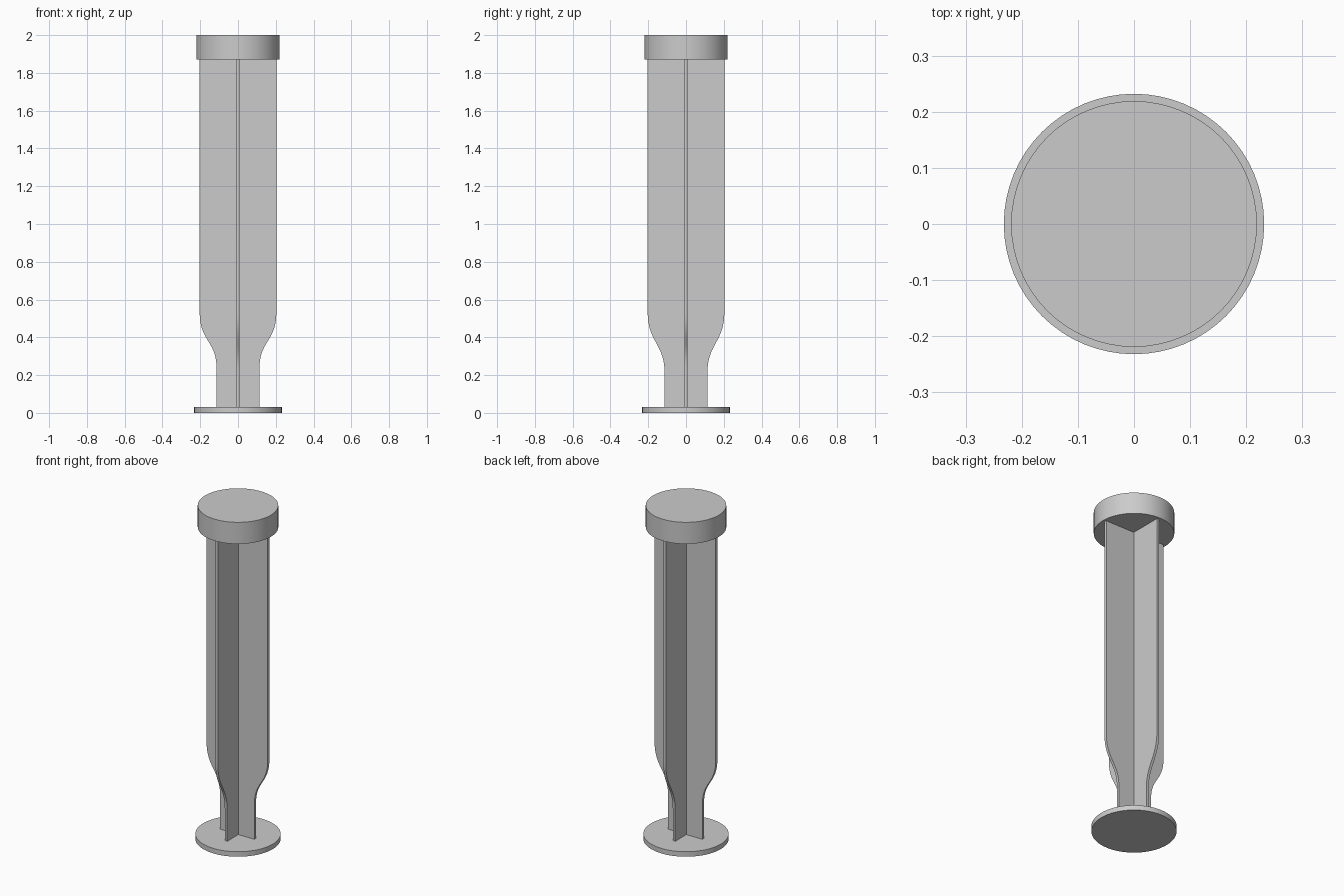
import bpy, bmesh, math
from mathutils import Matrix

cube = bpy.data.objects.get("Cube")
if cube:
    bpy.data.objects.remove(cube, do_unlink=True)

grey = bpy.data.materials.new("plain grey")
grey.use_nodes = True
colour = (0.6, 0.6, 0.6, 1)
grey.diffuse_color = colour
grey.node_tree.nodes["Principled BSDF"].inputs["Base Color"].default_value = colour

WIDE, NARROW, THICK = 0.203, 0.114, 0.016
BASE_TOP, CAP_BOTTOM, TOP = 0.03, 1.87, 2.0


def add_object(name, bm):
    bmesh.ops.recalc_face_normals(bm, faces=bm.faces)
    mesh = bpy.data.meshes.new(name)
    bm.to_mesh(mesh)
    bm.free()
    mesh.materials.append(grey)
    obj = bpy.data.objects.new(name, mesh)
    bpy.context.collection.objects.link(obj)
    bpy.ops.object.select_all(action='DESELECT')
    bpy.context.view_layer.objects.active = obj
    obj.select_set(True)
    bpy.ops.object.shade_smooth_by_angle(angle=math.radians(30))


def disc(name, radius, low, high):
    bm = bmesh.new()
    bmesh.ops.create_cone(bm, cap_ends=True, segments=64, radius1=radius, radius2=radius,
                          depth=high - low, matrix=Matrix.Translation((0, 0, (low + high) / 2)))
    add_object(name, bm)


def bezier(p0, p1, p2, p3, steps=16):
    for i in range(steps + 1):
        t = i / steps
        u = 1 - t
        yield tuple(u**3 * a + 3 * u * u * t * b + 3 * u * t * t * c + t**3 * d
                    for a, b, c, d in zip(p0, p1, p2, p3))


# Crossed plate with a waisted outline, mirrored about its middle
def fin(name, angle, neck, shoulder):
    half = [(NARROW, BASE_TOP)]
    half += bezier((NARROW, neck), (NARROW, neck + 0.14),
                   (WIDE, shoulder - 0.15), (WIDE, shoulder))
    half += [(WIDE, CAP_BOTTOM)]
    outline = half + [(-x, z) for x, z in reversed(half)]
    bm = bmesh.new()
    face = bm.faces.new([bm.verts.new((x, -THICK / 2, z)) for x, z in outline])
    made = bmesh.ops.extrude_face_region(bm, geom=[face])["geom"]
    bmesh.ops.translate(bm, vec=(0, THICK, 0),
                        verts=[v for v in made if isinstance(v, bmesh.types.BMVert)])
    bmesh.ops.rotate(bm, verts=bm.verts, matrix=Matrix.Rotation(angle, 3, 'Z'))
    add_object(name, bm)


disc("base_flange", 0.232, 0, BASE_TOP)
disc("top_cap", 0.219, CAP_BOTTOM, TOP)
fin("side_fin", 0, 0.24, 0.53)
fin("front_back_fin", math.pi / 2, 0.22, 0.53)
